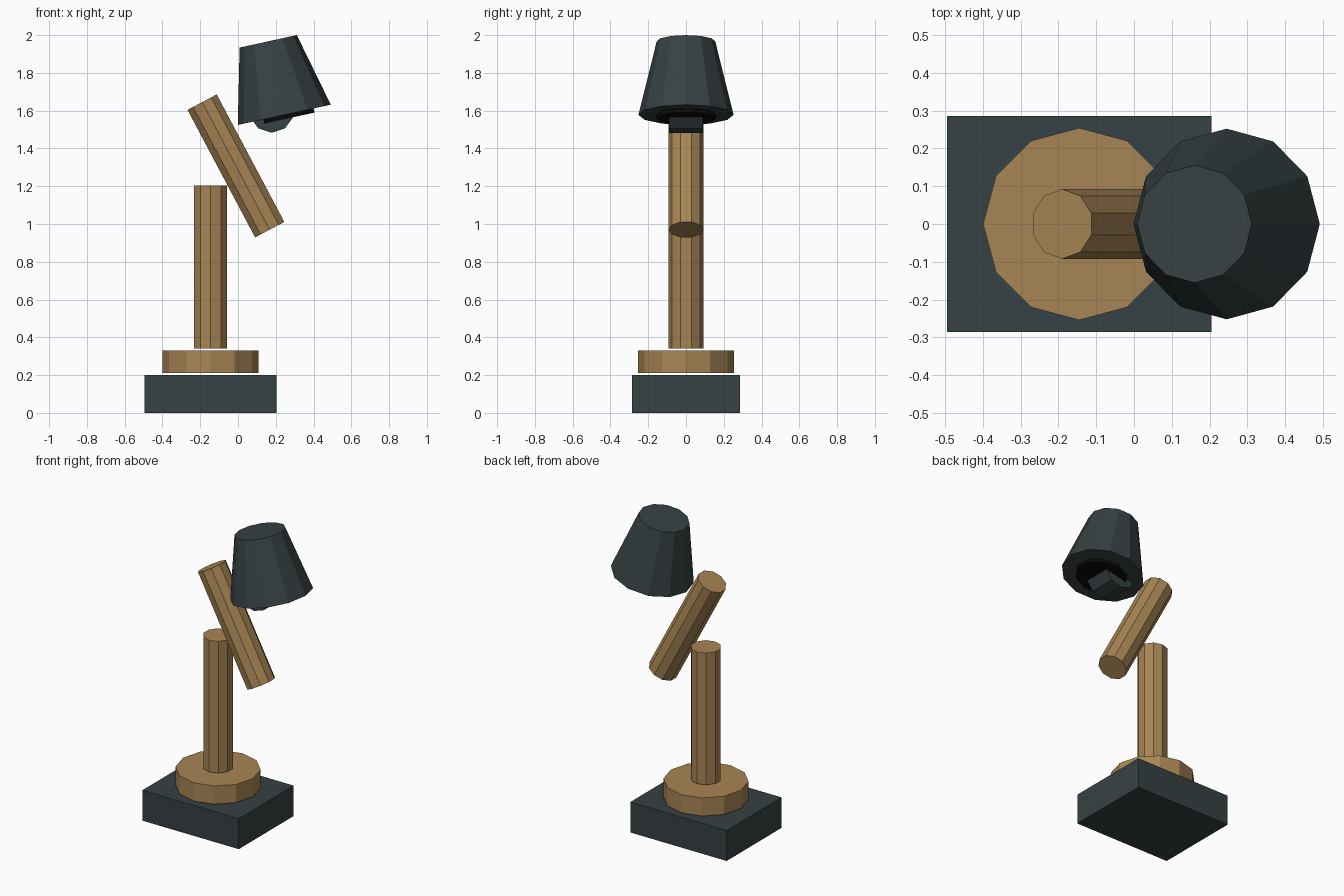
import bpy, bmesh
from mathutils import Matrix, Vector

if "Cube" in bpy.data.objects:
    bpy.data.objects.remove(bpy.data.objects["Cube"])


def material(name, rgb):
    m = bpy.data.materials.new(name)
    m.diffuse_color = (*rgb, 1)
    m.use_nodes = True
    m.node_tree.nodes["Principled BSDF"].inputs["Base Color"].default_value = m.diffuse_color
    return m


SLATE = material("slate", (0.037, 0.052, 0.056))
WOOD = material("wood", (0.39, 0.235, 0.09))
BLACK = material("black", (0.003, 0.003, 0.003))


def finish(name, bm, mat):
    me = bpy.data.meshes.new(name)
    bm.to_mesh(me)
    bm.free()
    me.materials.append(mat)
    ob = bpy.data.objects.new(name, me)
    bpy.context.collection.objects.link(ob)


def frustum(name, bottom, top, r1, r2, sides, mat, spin=0):
    """Capped cone or cylinder between two (x, z) points in the plane y = 0."""
    a, b = (Vector((p[0], 0, p[1])) for p in (bottom, top))
    d = b - a
    w = d.normalized()
    side = Vector((0, 1, 0))
    rot = Matrix((side.cross(w), side, w)).transposed().to_4x4()
    bm = bmesh.new()
    bmesh.ops.create_cone(bm, cap_ends=True, segments=sides, radius1=r1, radius2=r2,
                          depth=d.length, matrix=Matrix.Translation((a + b) / 2) @ rot)
    finish(name, bm, mat)


# Base block
bm = bmesh.new()
bmesh.ops.create_cube(bm, size=1, matrix=Matrix.Translation((-0.145, 0, 0.1))
                      @ Matrix.Diagonal((0.70, 0.57, 0.2, 1)))
finish("base_block", bm, SLATE)

# Turntable and arms
frustum("turntable", (-0.145, 0.21), (-0.145, 0.33), 0.254, 0.254, 12, WOOD)
frustum("lower_arm", (-0.145, 0.34), (-0.145, 1.205), 0.092, 0.092, 10, WOOD)
frustum("upper_arm", (0.168, 0.97), (-0.19, 1.645), 0.092, 0.092, 10, WOOD)

# Lamp head: shade and the dark disc under it
frustum("shade", (0.245, 1.578), (0.16, 1.967), 0.252, 0.155, 12, SLATE)
frustum("socket_disc", (0.258, 1.558), (0.245, 1.618), 0.158, 0.158, 10, BLACK)

# Crosswise drum under the shade, lying along y with an edge pointing down
bm = bmesh.new()
bmesh.ops.create_cone(bm, cap_ends=True, segments=10, radius1=0.12, radius2=0.12, depth=0.18,
                      matrix=Matrix.Translation((0.178, 0, 1.603)) @ Matrix.Rotation(1.5707963, 4, 'X'))
finish("head_joint", bm, SLATE)
